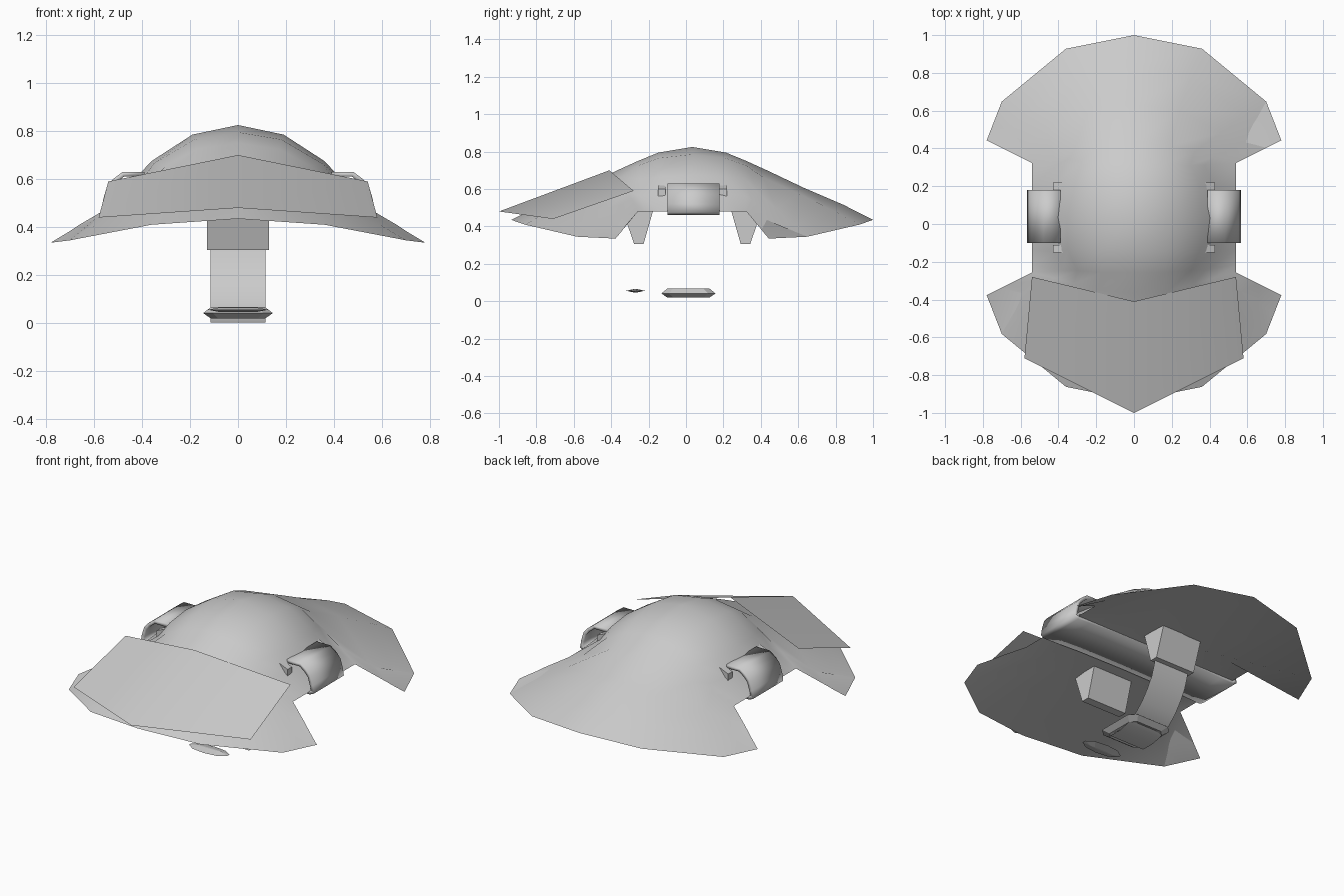
import bpy, bmesh, math

if "Cube" in bpy.data.objects:
    bpy.data.objects.remove(bpy.data.objects["Cube"])

MID = 0.033  # front/back mirror plane of the shell

grey = bpy.data.materials.new("light_grey")
grey.diffuse_color = (0.6, 0.6, 0.6, 1)
grey.use_nodes = True
grey.node_tree.nodes["Principled BSDF"].inputs["Base Color"].default_value = grey.diffuse_color


def finish(name, bm, smooth=30, recalc=True):
    bmesh.ops.remove_doubles(bm, verts=bm.verts, dist=0.0005)
    if recalc:
        bmesh.ops.recalc_face_normals(bm, faces=bm.faces)
    me = bpy.data.meshes.new(name)
    bm.to_mesh(me)
    bm.free()
    me.materials.append(grey)
    ob = bpy.data.objects.new(name, me)
    bpy.context.collection.objects.link(ob)
    if smooth:
        bpy.ops.object.select_all(action='DESELECT')
        ob.select_set(True)
        bpy.context.view_layer.objects.active = ob
        bpy.ops.object.shade_smooth_by_angle(angle=math.radians(smooth))
    return ob


def loft(name, rings, cap=False, closed=False, smooth=30, loop=False):
    """Skin neighbouring rings of points."""
    bm = bmesh.new()
    rows = [[bm.verts.new(p) for p in r] for r in rings]
    n = len(rows[0])
    pairs = list(zip(rows, rows[1:])) + ([(rows[-1], rows[0])] if loop else [])
    for a, b in pairs:
        for i in range(n if closed else n - 1):
            j = (i + 1) % n
            bm.faces.new((a[i], a[j], b[j], b[i]))
    if cap:
        bm.faces.new(rows[0])
        bm.faces.new(rows[-1])
    return finish(name, bm, smooth, cap or loop)


def mirrored_rows(quarter, seam):
    """Mirror quarter rows (x, distance from MID, z) front to back and left to right."""
    rows = []
    for sy, part in ((-1, quarter[::-1]), (1, quarter[seam:])):
        for r in part:
            half = [(x, MID + sy * d, z) for x, d, z in r]
            rows.append([(-x, y, z) for x, y, z in half[:0:-1]] + half)
    return rows


# Domed shell with flared wings, from the crown to the rim
dome = [
    [(0, 0, .825), (.19, 0, .785), (.36, 0, .675), (.43, 0, .60), (.54, 0, .48)],
    [(0, .18, .795), (.18, .18, .765), (.35, .17, .665), (.415, .18, .575), (.54, .17, .48)],
    [(0, .29, .75), (.17, .29, .725), (.30, .28, .655), (.375, .28, .565), (.54, .25, .48)],
    [(0, .40, .70), (.19, .38, .662), (.32, .35, .585), (.42, .32, .54), (.54, .29, .48)],
    [(0, .60, .605), (.24, .57, .575), (.46, .45, .495), (.57, .39, .45), (.66, .35, .41)],
    [(0, .81, .515), (.30, .75, .487), (.59, .54, .41), (.66, .45, .385), (.72, .38, .37)],
    [(0, .967, .435), (.36, .895, .41), (.70, .615, .345), (.74, .51, .34), (.78, .41, .335)],
]
loft("shell", mirrored_rows(dome, 1), smooth=40)

# Flat lining closing the underside of the shell
lining = [
    [(0, .29, .48), (.20, .29, .48), (.40, .29, .48), (.54, .29, .48)],
    [(0, .967, .435), (.36, .895, .41), (.70, .615, .345), (.78, .41, .335)],
]
loft("lining", [r[::-1] for r in mirrored_rows(lining, 0)], smooth=40)

# Sloping front plate, folded along its centre line
loft("front_plate", [
    [(-.58, -.71, .44), (0, -1, .48), (.58, -.71, .44)],
    [(-.54, -.28, .59), (0, -.41, .70), (.54, -.28, .59)],
], smooth=30)

# Thick band crossing under the shell and wrapping around its sides
side = [(0, .475), (.30, .472), (.46, .465), (.54, .462), (.567, .475), (.56, .52),
        (.545, .57), (.52, .60), (.48, .63), (.39, .63)]
prof = [(-x, z) for x, z in side[:0:-1]] + side
band = loft("side_band", [[(x, y, z) for x, z in prof] for y in (.18, -.10)], smooth=50)
solid = band.modifiers.new("thickness", 'SOLIDIFY')
solid.thickness = 0.02
solid.offset = -1

# Small sloped tabs beside the band where it meets the dome
for s, label in ((-1, "left"), (1, "right")):
    for y, end in ((-.13, "front"), (.20, "back")):
        loft(f"{label}_{end}_tab",
             [[(s * x, y + dy, z) for x, z in
               ((.36, .56), (.43, .56), (.43, .60), (.36, .63))] for dy in (-.02, .02)],
             cap=True, closed=True, smooth=0)

# Tapered strap posts under the lining
for s, label in ((-1, "front"), (1, "back")):
    rings = []
    for hx, d0, d1, z in ((.13, .21, .37, .48), (.13, .26, .31, .305)):
        rings.append([(x, MID + s * d, z) for x, d in
                      ((-hx, d0), (hx, d0), (hx, d1), (-hx, d1))])
    loft(label + "_post", rings, cap=True, closed=True, smooth=0)

# Thin strap hanging from the back post and running under the buckle
path = [(.32, .34), (.305, .28), (.285, .22), (.25, .16), (.205, .10),
        (.15, .05), (.09, .018), (.02, .002), (-.06, .002)]
loft("strap", [[(x, y, z) for x in (.115, -.115)] for y, z in path], smooth=40)


# Faceted buckle frame: an eight-sided ring swept through a bevelled section
def octagon(s, cx=.145, cy=.145, cut=.04):
    a, b = cx * s, cy * s
    c = cut * s
    return [(-a, c - b), (c - a, -b), (a - c, -b), (a, c - b),
            (a, b - c), (a - c, b), (c - a, b), (-a, b - c)]


section = [(.78, .02), (1, .042), (.78, .067), (.62, .06), (.62, .027)]
loft("buckle_frame", [[(x, .013 + y, z) for x, y in octagon(s)] for s, z in section],
     closed=True, loop=True, smooth=0)

# Bar across the middle of the buckle
bm = bmesh.new()
bmesh.ops.create_cube(bm, size=1)
for v in bm.verts:
    v.co = (v.co.x * .20, .013 + v.co.y * .05, .043 + v.co.z * .03)
finish("buckle_bar", bm, 0)

# Small loose keeper in front of the buckle
outline = [(-.125, -.01), (-.08, -.04), (0, -.05), (.08, -.04), (.125, -.01),
           (.125, .01), (.08, .04), (0, .05), (-.08, .04), (-.125, .01)]
loft("keeper", [[(x * sx, -.27 + y * sy, z) for x, y in outline]
                for sx, sy, z in ((.6, .1, .046), (1, 1, .056), (.6, .1, .066))],
     cap=True, closed=True, smooth=0)
